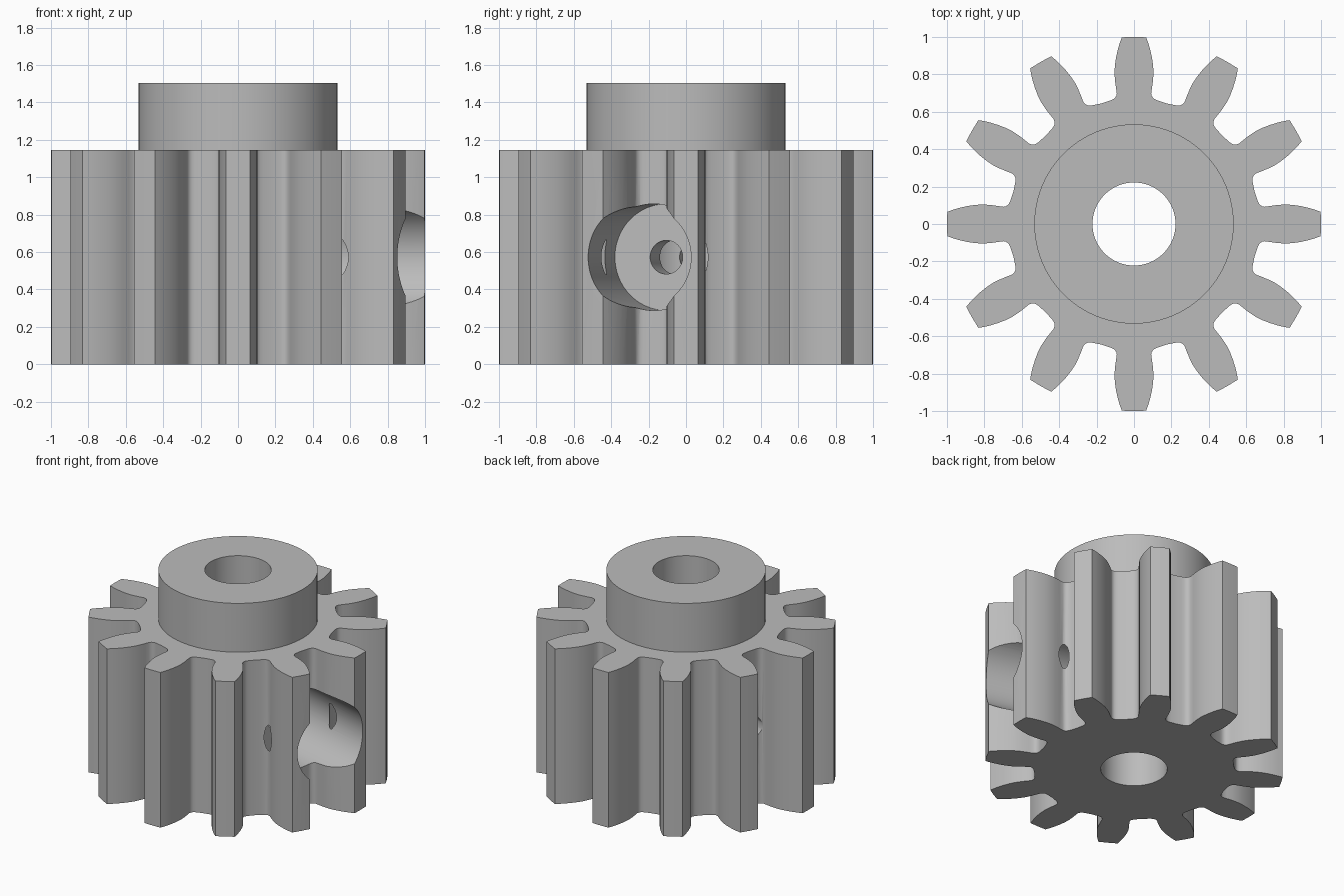
import bpy, bmesh, math
from mathutils import Matrix, Vector

default = bpy.data.objects.get("Cube")
if default:
    bpy.data.objects.remove(default, do_unlink=True)

TEETH = 12
GEAR_H, TOP = 1.145, 1.505
HUB_R, BORE_R = 0.533, 0.222
SCREW_ANGLE = math.radians(-15)

steel = bpy.data.materials.new("plain grey")
steel.use_nodes = True
grey = (0.5, 0.5, 0.5, 1)
steel.diffuse_color = grey
steel.node_tree.nodes["Principled BSDF"].inputs["Base Color"].default_value = grey


def to_object(name, bm):
    bmesh.ops.recalc_face_normals(bm, faces=bm.faces)
    mesh = bpy.data.meshes.new(name)
    bm.to_mesh(mesh)
    bm.free()
    mesh.materials.append(steel)
    obj = bpy.data.objects.new(name, mesh)
    bpy.context.collection.objects.link(obj)
    return obj


def cylinder(name, radius, start, end, matrix=Matrix(), sides=96):
    """Cylinder along local z from start to end."""
    bm = bmesh.new()
    bmesh.ops.create_cone(bm, cap_ends=True, segments=sides, radius1=radius,
                          radius2=radius, depth=end - start,
                          matrix=matrix @ Matrix.Translation((0, 0, (start + end) / 2)))
    return to_object(name, bm)


def combine(target, tool, operation):
    mod = target.modifiers.new(tool.name, 'BOOLEAN')
    mod.operation = operation
    mod.solver = 'EXACT'
    mod.object = tool
    bpy.context.view_layer.objects.active = target
    bpy.ops.object.modifier_apply(modifier=mod.name)
    bpy.data.objects.remove(tool, do_unlink=True)


# Toothed body: half a tooth (distance out, half width), mirrored and repeated
flank = [(0.645, 0.172), (0.657, 0.136), (0.663, 0.119), (0.672, 0.104),
         (0.685, 0.095), (0.70, 0.092), (0.73, 0.0965), (0.77, 0.102),
         (0.81, 0.1045), (0.85, 0.102), (0.89, 0.096), (0.93, 0.087),
         (0.965, 0.077), (0.998, 0.065)]
tooth = [Vector((r, -w, 0)) for r, w in flank] + [Vector((1, 0, 0))]
tooth += [Vector((r, w, 0)) for r, w in reversed(flank[1:])]

bm = bmesh.new()
outline = []
for i in range(TEETH):
    turn = Matrix.Rotation(math.tau * i / TEETH, 4, 'Z')
    outline += [bm.verts.new(turn @ p) for p in tooth]
base = bm.faces.new(outline)
top = bmesh.ops.extrude_face_region(bm, geom=[base])["geom"]
bmesh.ops.translate(bm, vec=(0, 0, GEAR_H),
                    verts=[v for v in top if isinstance(v, bmesh.types.BMVert)])
gear = to_object("pinion_gear", bm)

# Raised hub and shaft bore
combine(gear, cylinder("hub", HUB_R, 1.0, TOP), 'UNION')
combine(gear, cylinder("shaft_bore", BORE_R, -0.1, TOP + 0.1), 'DIFFERENCE')

# Sideways set-screw hole, with a wide counterbore between two teeth
sideways = (Matrix.Translation((0, 0, GEAR_H / 2))
            @ Matrix.Rotation(SCREW_ANGLE, 4, 'Z')
            @ Matrix.Rotation(math.pi / 2, 4, 'Y'))
combine(gear, cylinder("counterbore", 0.285, 0.405, 1.2, sideways), 'DIFFERENCE')
combine(gear, cylinder("screw_hole", 0.09, -1.2, 1.2, sideways, 48), 'DIFFERENCE')

# Smooth flanks and bores with crisp edges
bpy.ops.object.select_all(action='DESELECT')
gear.select_set(True)
bpy.context.view_layer.objects.active = gear
bpy.ops.object.shade_smooth_by_angle(angle=math.radians(30))
